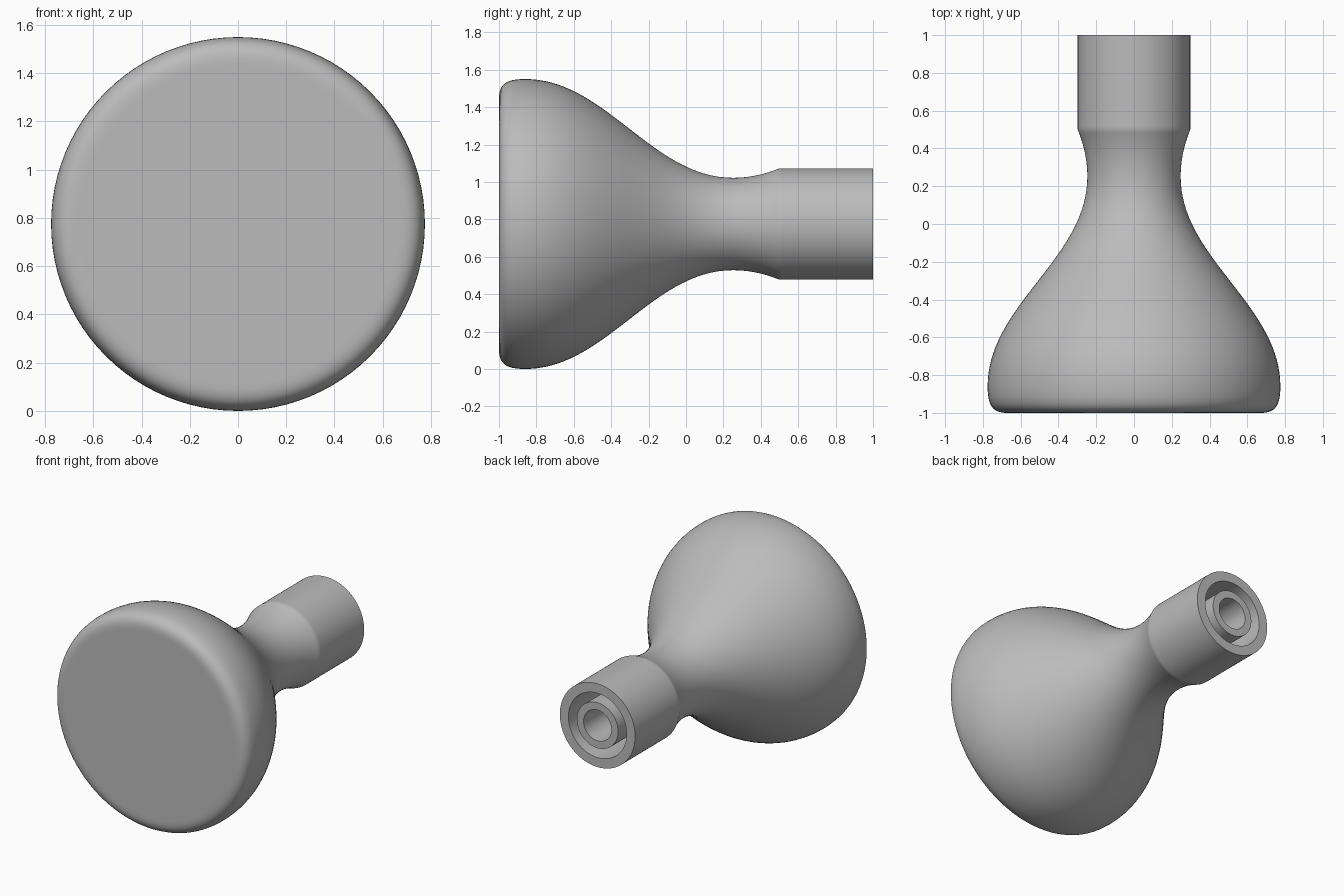
import bpy, bmesh, math
from mathutils import Vector
from mathutils.geometry import interpolate_bezier

if "Cube" in bpy.data.objects:
    bpy.data.objects.remove(bpy.data.objects["Cube"], do_unlink=True)

SIDES = 96
AXIS_Z = 0.775

grey = bpy.data.materials.new("plain grey")
grey.use_nodes = True
COLOUR = (0.5, 0.5, 0.5, 1)
grey.diffuse_color = COLOUR
grey.node_tree.nodes["Principled BSDF"].inputs["Base Color"].default_value = COLOUR


def curve(p0, h0, h1, p1, steps):
    """Points of one Bezier span, as (y, radius)."""
    pts = interpolate_bezier(*(Vector((*p, 0)) for p in (p0, h0, h1, p1)), steps)
    return [(p.x, p.y) for p in pts]


def turned(name, profile):
    """Lathe a (y, radius) profile around the horizontal axis."""
    bm = bmesh.new()
    verts = [bm.verts.new((r, y, AXIS_Z)) for y, r in profile]
    edges = [bm.edges.new(pair) for pair in zip(verts, verts[1:])]
    bmesh.ops.spin(bm, geom=verts + edges, cent=(0, 0, AXIS_Z), axis=(0, 1, 0),
                   angle=math.tau, steps=SIDES, use_duplicate=False)
    bmesh.ops.remove_doubles(bm, verts=bm.verts, dist=0.0001)
    bmesh.ops.recalc_face_normals(bm, faces=bm.faces)
    mesh = bpy.data.meshes.new(name)
    bm.to_mesh(mesh)
    bm.free()
    mesh.materials.append(grey)
    obj = bpy.data.objects.new(name, mesh)
    bpy.context.collection.objects.link(obj)
    bpy.ops.object.select_all(action="DESELECT")
    obj.select_set(True)
    bpy.context.view_layer.objects.active = obj
    bpy.ops.object.shade_smooth_by_angle(angle=math.radians(30))
    return obj


# Knob: flat face, rounded rim, flared bell, narrow neck, collar, socket
rim = curve((-1, 0.67), (-1, 0.75), (-0.96, 0.775), (-0.86, 0.775), 14)
bell = curve((-0.86, 0.775), (-0.43, 0.775), (-0.18, 0.247), (0.25, 0.247), 36)
neck = curve((0.25, 0.247), (0.35, 0.247), (0.43, 0.27), (0.5, 0.298), 14)
collar = [(0.515, 0.298), (1, 0.298)]
socket = [(1, 0.23), (0.6, 0.23), (0.6, 0)]
turned("knob_body", [(-1, 0), (-1, 0.655)] + rim + bell[1:] + neck[1:] + collar + socket)

# Thin sleeve standing inside the socket, flush with the collar
turned("inner_sleeve", [(0.59, 0.11), (0.59, 0.163), (1, 0.163), (1, 0.11), (0.59, 0.11)])
